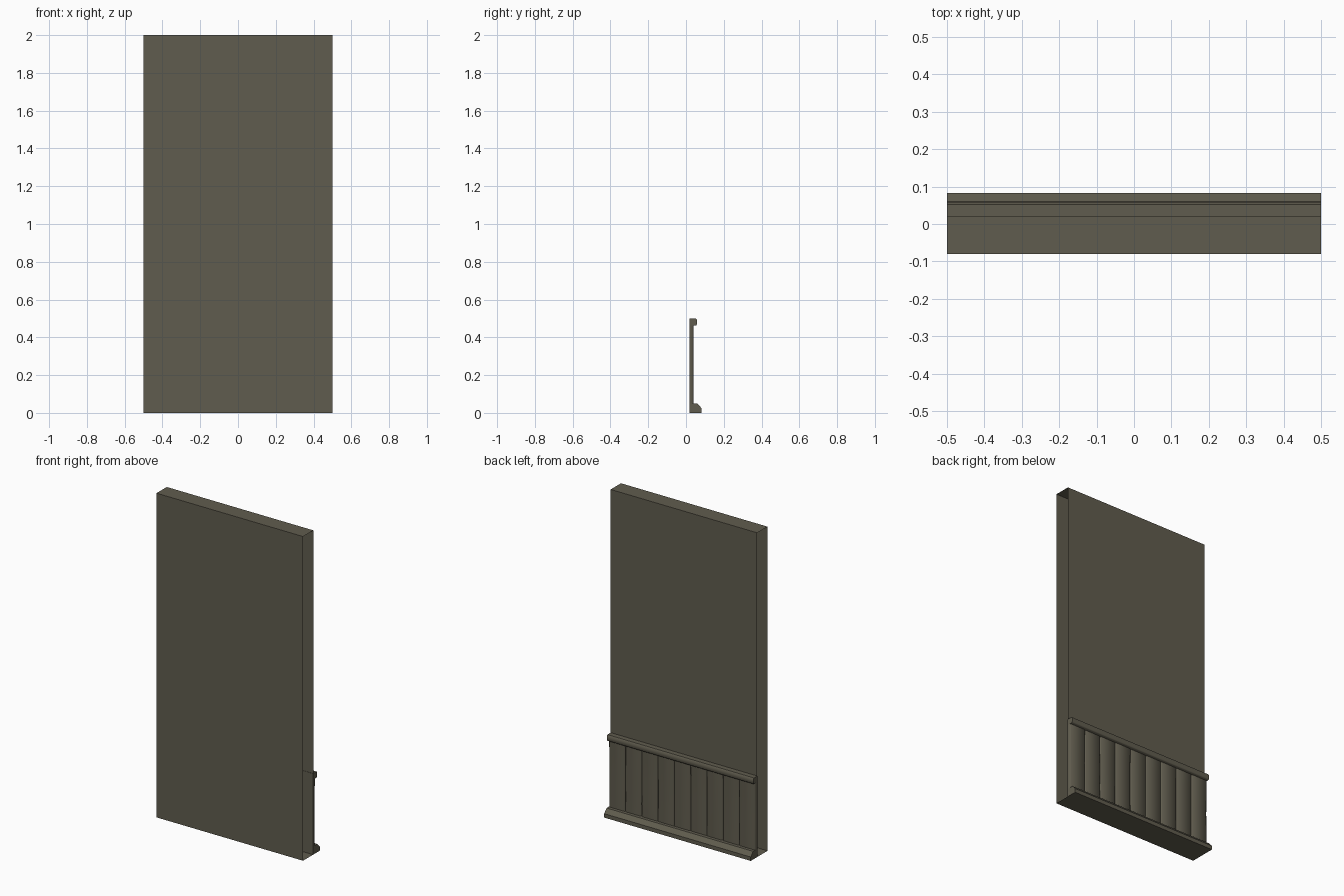
import bpy, bmesh, random

if "Cube" in bpy.data.objects:
    bpy.data.objects.remove(bpy.data.objects["Cube"])
random.seed(4)

paint = bpy.data.materials.new("drab_olive_paint")
paint.diffuse_color = (0.118, 0.108, 0.077, 1)
paint.use_nodes = True
paint.node_tree.nodes["Principled BSDF"].inputs["Base Color"].default_value = paint.diffuse_color


def finish(name, bm, smooth=False):
    me = bpy.data.meshes.new(name)
    bm.to_mesh(me)
    bm.free()
    me.materials.append(paint)
    ob = bpy.data.objects.new(name, me)
    bpy.context.collection.objects.link(ob)
    if smooth:
        bpy.ops.object.select_all(action='DESELECT')
        ob.select_set(True)
        bpy.context.view_layer.objects.active = ob
        bpy.ops.object.shade_smooth_by_angle(angle=0.9)
    return ob


def sweep_x(name, profile, x0, x1, capped=True, smooth=False):
    """Sweep a (y, z) outline along x."""
    bm = bmesh.new()
    a = [bm.verts.new((x0, y, z)) for y, z in profile]
    b = [bm.verts.new((x1, y, z)) for y, z in profile]
    n = len(profile)
    for i in range(n):
        j = (i + 1) % n
        bm.faces.new((a[i], a[j], b[j], b[i]))
    if capped:
        bm.faces.new(a)
        bm.faces.new(b[::-1])
    # outline runs anticlockwise seen from +x: flip so normals face out
    bmesh.ops.reverse_faces(bm, faces=bm.faces[:])
    bmesh.ops.recalc_face_normals(bm, faces=bm.faces[:])
    return finish(name, bm, smooth)


# plaster wall: hollow sleeve with open ends
sweep_x("wall", [(-0.08, 0), (0.02, 0), (0.02, 2), (-0.08, 2)], -0.5, 0.5, capped=False)

# dado rail along the top of the panelling
sweep_x("dado_rail", [(0.018, 0.463), (0.054, 0.463), (0.058, 0.468), (0.058, 0.492),
                      (0.052, 0.5), (0.018, 0.5)], -0.5, 0.5, smooth=True)

# skirting board with a sloped top
sweep_x("skirting_board", [(0.018, 0), (0.083, 0), (0.083, 0.024),
                           (0.06, 0.05), (0.018, 0.05)], -0.5, 0.5)

# nine vertical boards with eased edges
COUNT = 9
W = 1.0 / COUNT
for k in range(COUNT):
    x0 = -0.5 + k * W
    x1 = x0 + W
    e = 0.006
    bm = bmesh.new()
    rings = []
    for z in (0.01, 0.13, 0.25, 0.37, 0.48):
        d = 0.041 - random.uniform(0, 0.003)
        outline = [(x0, 0.018), (x1, 0.018), (x1, d - 0.006), (x1 - e, d),
                   (x0 + e, d), (x0, d - 0.006)]
        rings.append([bm.verts.new((x, y, z)) for x, y in outline])
    for lo, hi in zip(rings, rings[1:]):
        for i in range(6):
            j = (i + 1) % 6
            bm.faces.new((lo[i], lo[j], hi[j], hi[i]))
    bm.faces.new(rings[0][::-1])
    bm.faces.new(rings[-1])
    bmesh.ops.recalc_face_normals(bm, faces=bm.faces[:])
    finish("panel_board_%d" % (k + 1), bm, smooth=True)
